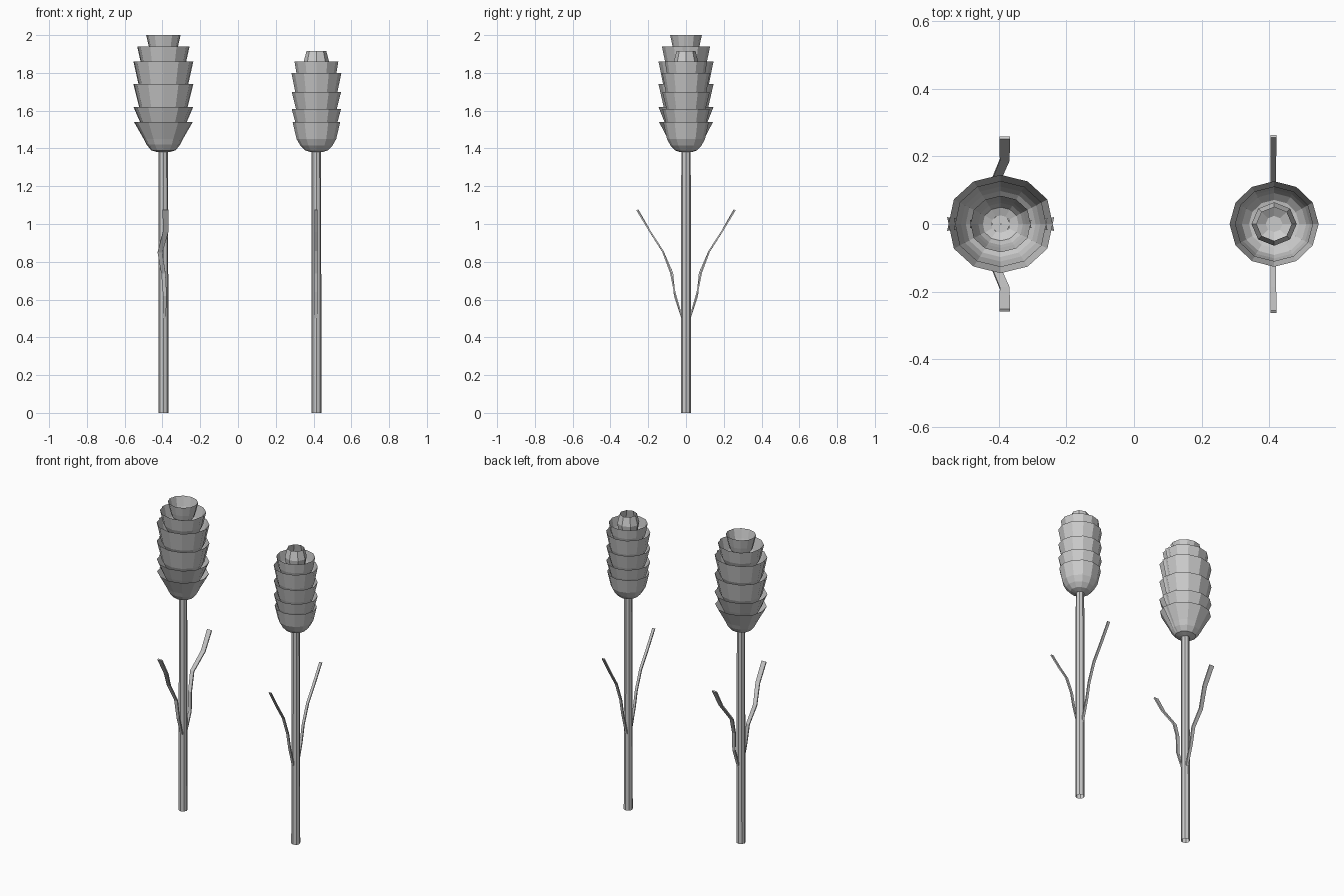
import bpy, bmesh, math
from mathutils import Vector

if "Cube" in bpy.data.objects:
    bpy.data.objects.remove(bpy.data.objects["Cube"])


def make(name, verts, faces, thick=0):
    me = bpy.data.meshes.new(name)
    me.from_pydata(verts, [], faces)
    bm = bmesh.new()
    bm.from_mesh(me)
    bmesh.ops.remove_doubles(bm, verts=bm.verts, dist=0.0005)
    bmesh.ops.recalc_face_normals(bm, faces=bm.faces)
    bm.to_mesh(me)
    bm.free()
    ob = bpy.data.objects.new(name, me)
    bpy.context.collection.objects.link(ob)
    if thick:
        m = ob.modifiers.new("thickness", 'SOLIDIFY')
        m.thickness = thick
        m.offset = 0
    return ob


def sweep(name, cx, profile, angles, sy=1.0, cap=True, thick=0):
    """Skin a (radius, z) profile over a range of angles."""
    n = len(angles)
    verts = [(cx + r * math.cos(a), sy * r * math.sin(a), z)
             for r, z in profile for a in angles]
    faces = [(j * n + i, j * n + i + 1, (j + 1) * n + i + 1, (j + 1) * n + i)
             for j in range(len(profile) - 1) for i in range(n - 1)]
    if cap:
        faces.append(tuple(range(n - 1)))
    return make(name, verts, faces, thick)


def ring(n):
    return [2 * math.pi * i / n for i in range(n + 1)]


def leaf(name, cx, side, path, width):
    verts = []
    for k, (dx, y, z) in enumerate(path):
        w = width[0] + (width[1] - width[0]) * k / (len(path) - 1)
        verts += [(cx + dx - w / 2, side * y, z), (cx + dx + w / 2, side * y, z)]
    faces = [(2 * k, 2 * k + 1, 2 * k + 3, 2 * k + 2) for k in range(len(path) - 1)]
    make(name, verts, faces, 0.008)


# stems
for name, cx in (("left", -0.395), ("right", 0.415)):
    sweep(name + "_stem", cx, [(0.027, 0), (0.026, 0.5), (0.025, 1.39)], ring(8), cap=False)

# left head: nested tiers, each of two overlapping half-cup petals
# (rim radius, rim z, radius where it meets the tier below, that z)
left_tiers = [(0.16, 1.62, 0.125, 1.54), (0.16, 1.74, 0.13, 1.62),
              (0.16, 1.86, 0.133, 1.74), (0.14, 1.94, 0.122, 1.86),
              (0.092, 2.0, 0.078, 1.94)]
left_profiles = [[(0.03, 1.38), (0.065, 1.39), (0.09, 1.42), (0.105, 1.45), (0.157, 1.54)]]
for r, z, rm, zm in left_tiers:
    left_profiles.append([(0.028, zm - 0.06), (rm * 0.7, zm - 0.05),
                          (rm * 0.88, zm - 0.03), (rm, zm), (r, z)])
for i, prof in enumerate(left_profiles):
    for tag, start in (("back", 0), ("front", math.pi)):
        lap = 0.14
        angs = [start - lap] + [start + math.pi * k / 6 for k in range(1, 6)] + [start + math.pi + lap]
        sweep(f"left_{tag}_petal_{i + 1}", -0.395, prof, angs, sy=0.91, cap=False)
    sweep(f"left_cup_base_{i + 1}", -0.395, [prof[0], (0.001, prof[0][1])], ring(7), cap=False)

# right head: nested closed cups and a tapering tip
right_tiers = [(0.131, 1.61, 0.112, 1.54), (0.131, 1.70, 0.108, 1.61),
               (0.132, 1.80, 0.112, 1.70), (0.116, 1.86, 0.106, 1.80)]
right_profiles = [[(0.03, 1.38), (0.06, 1.39), (0.085, 1.415), (0.105, 1.45), (0.126, 1.54)]]
for r, z, rm, zm in right_tiers:
    right_profiles.append([(0.025, zm - 0.06), (rm * 0.7, zm - 0.05),
                           (rm * 0.9, zm - 0.03), (rm, zm), (r, z)])
right_profiles.append([(0.025, 1.79), (0.058, 1.81), (0.067, 1.86), (0.052, 1.917)])
for i, prof in enumerate(right_profiles):
    sweep(f"right_cup_{i + 1}", 0.415, prof, ring(12 if i < 5 else 8), sy=0.96)

# leaves, one to the front and one to the back of each stem
wavy = [(0.005, 0.02, 0.5), (0.008, 0.06, 0.62), (0.0, 0.072, 0.74),
        (-0.018, 0.12, 0.85), (0.012, 0.19, 0.96), (0.012, 0.255, 1.075)]
plain = [(-0.002, 0.02, 0.5), (-0.002, 0.06, 0.64), (-0.002, 0.08, 0.74),
         (-0.002, 0.125, 0.86), (-0.002, 0.19, 0.96), (-0.002, 0.26, 1.075)]
for tag, side in (("front", -1), ("back", 1)):
    leaf(f"left_{tag}_leaf", -0.395, side, wavy, (0.016, 0.032))
    leaf(f"right_{tag}_leaf", 0.415, side, plain, (0.015, 0.017))
